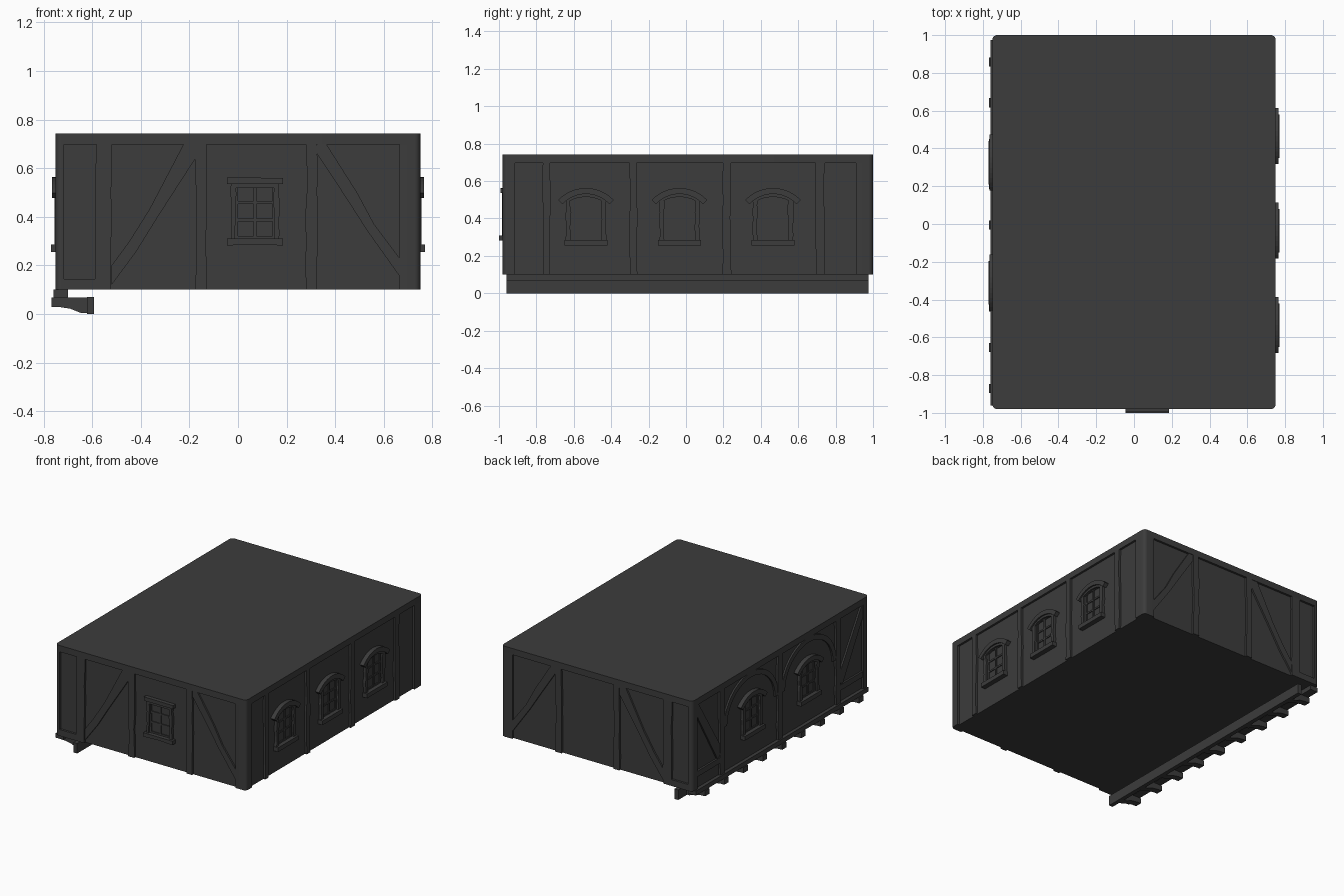
import bpy, bmesh, math, random
from mathutils import Vector

if "Cube" in bpy.data.objects:
    bpy.data.objects.remove(bpy.data.objects["Cube"])

random.seed(4)
MAT = bpy.data.materials.new("dark_grey")
MAT.diffuse_color = (0.045, 0.045, 0.045, 1)
MAT.use_nodes = True
MAT.node_tree.nodes["Principled BSDF"].inputs["Base Color"].default_value = MAT.diffuse_color
X, Y0, Y1 = 0.75, -0.98, 1.0      # outer faces of the timber frame
R = 0.015                         # recess of the plaster panels
ZB, ZR, ZT = 0.10, 0.697, 0.742   # floor, underside of top beam, top

# wall name -> function mapping (along, height, depth) to world
WALLS = {
    "front": lambda u, z, d: (u, Y0 + R - d, z),
    "back": lambda u, z, d: (u, Y1 - R + d, z),
    "right": lambda u, z, d: (X - R + d, u, z),
    "left": lambda u, z, d: (-X + R - d, u, z),
}
plan = lambda u, v, d: (u, v, d)
along_y = lambda u, v, d: (u, d, v)


def prisms(name, parts, to_world):
    """One object from several (outline, d0, d1) prisms."""
    bm = bmesh.new()
    for pts, d0, d1 in parts:
        lo = [bm.verts.new(to_world(a, b, d0)) for a, b in pts]
        hi = [bm.verts.new(to_world(a, b, d1)) for a, b in pts]
        bm.faces.new(lo)
        bm.faces.new(hi)
        for i in range(len(pts)):
            j = (i + 1) % len(pts)
            bm.faces.new((lo[i], lo[j], hi[j], hi[i]))
    bmesh.ops.recalc_face_normals(bm, faces=bm.faces[:])
    me = bpy.data.meshes.new(name)
    bm.to_mesh(me)
    bm.free()
    me.materials.append(MAT)
    ob = bpy.data.objects.new(name, me)
    bpy.context.collection.objects.link(ob)
    return ob


def rect(a0, a1, b0, b1):
    return [(a0, b0), (a1, b0), (a1, b1), (a0, b1)]


def rounded(x0, x1, y0, y1, r, n=5):
    pts = []
    for cx, cy, s in ((x1 - r, y1 - r, 0), (x0 + r, y1 - r, 90),
                      (x0 + r, y0 + r, 180), (x1 - r, y0 + r, 270)):
        for i in range(n + 1):
            t = math.radians(s + 90 * i / n)
            pts.append((cx + r * math.cos(t), cy + r * math.sin(t)))
    return pts


def arc_band(cu, cz, ru, rz, w, t0, t1, n=12):
    """Curved strip of width w along an elliptical arc."""
    ts = [math.radians(t0 + (t1 - t0) * i / n) for i in range(n + 1)]
    outer = [(cu + ru * math.cos(t), cz + rz * math.sin(t)) for t in ts]
    inner = [(cu + (ru - w) * math.cos(t), cz + (rz - w) * math.sin(t)) for t in ts]
    return outer + inner[::-1]


def post(u0, u1, z0=ZB, z1=ZR + 0.01):
    """Slightly uneven hewn post outline."""
    zs = [z0 + (z1 - z0) * i / 6 for i in range(7)]
    j = lambda: random.uniform(-0.004, 0.004)
    return [(u0 + j(), z) for z in zs] + [(u1 + j(), z) for z in zs[::-1]]


# plaster body and top slab
prisms("plaster_body", [(rect(-X + R, X - R, Y0 + R, Y1 - R), ZB, ZT - 0.01)], plan)
prisms("top_beam", [(rounded(-X, X, Y0, Y1, 0.025), ZR, ZT)], plan)

# rounded corner posts
for name, sx, sy, a, b in (("front_left", -1, -1, 0.035, 0.06), ("front_right", 1, -1, 0.085, 0.065),
                           ("back_right", 1, 1, 0.085, 0.09), ("back_left", -1, 1, 0.035, 0.06)):
    cx, cy, r, t = sx * X, (Y1 if sy > 0 else Y0), 0.025, 0.03
    pts = [(cx - sx * a, cy)]
    for i in range(6):
        q = math.radians(90 - 18 * i)
        pts.append((cx - sx * (r - r * math.cos(q)), cy - sy * (r - r * math.sin(q))))
    pts += [(cx, cy - sy * b), (cx - sx * t, cy - sy * b),
            (cx - sx * t, cy - sy * t), (cx - sx * a, cy - sy * t)]
    prisms(name + "_corner_post", [(pts, ZB, ZR + 0.01)], plan)

# front and back framing
for wall in ("front", "back"):
    f = WALLS[wall]
    for i, (u0, u1) in enumerate(((-0.585, -0.52), (-0.175, -0.13), (0.28, 0.325))):
        prisms(f"{wall}_post_{i}", [(post(u0, u1), -0.01, R)], f)
    prisms(wall + "_low_rail", [(rect(-0.72, -0.58, ZB, 0.145), -0.01, R)], f)
    prisms(wall + "_braces", [
        ([(-0.52, 0.12), (-0.42, 0.255), (-0.33, 0.40), (-0.175, 0.64), (-0.175, ZR),
          (-0.225, ZR), (-0.365, 0.43), (-0.45, 0.295), (-0.52, 0.20)], -0.01, R * 0.8),
        ([(0.325, 0.66), (0.45, 0.47), (0.53, 0.345), (0.665, 0.155), (0.665, 0.23),
          (0.56, 0.37), (0.49, 0.50), (0.365, ZR), (0.325, ZR)], -0.01, R * 0.8)], f)

# right wall posts
for i, (u0, u1) in enumerate(((-0.765, -0.725), (-0.30, -0.26), (0.195, 0.24), (0.695, 0.74))):
    prisms(f"right_post_{i}", [(post(u0, u1), -0.01, R)], WALLS["right"])

# left wall posts, end braces, rails and arched braces
L = WALLS["left"]
for i, u in enumerate((0.66, 0.01, -0.64)):
    prisms(f"left_post_{i}", [(post(u - 0.025, u + 0.025), -0.01, R)], L)
for name, ui, uo in (("back", 0.68, 0.945), ("front", -0.66, -0.925)):
    s = 1 if uo > 0 else -1
    prisms(f"left_{name}_brace", [
        ([(ui, 0.25), (ui + s * 0.03, 0.22), (uo, 0.62), (uo, ZR), (uo - s * 0.02, ZR), (ui, 0.31)], -0.01, R * 0.8),
        (rect(ui, uo, 0.185, 0.225), -0.01, R * 0.9)], L)
for i, u in enumerate((0.335, -0.315)):
    prisms(f"left_arch_brace_{i}", [(arc_band(u, 0.42, 0.305, 0.277, 0.035, 0, 180, 20), -0.01, R * 0.8)], L)


def glazing(u, hw, z0, z1):
    """Inner sash frame and glazing bars, two by three panes."""
    b, d = 0.006, 0.007
    parts = [(rect(u - b, u + b, z0, z1), -0.01, d)]
    for s in (-1, 1):
        parts.append((rect(u + s * hw - 0.012, u + s * hw + 0.012, z0, z1), -0.01, d))
    for k in range(4):
        z = z0 + 0.01 + (z1 - z0 - 0.02) * k / 3
        parts.append((rect(u - hw, u + hw, z - b, z + b), -0.01, d * 0.9))
    return parts


# square front window
prisms("front_window", glazing(0.07, 0.083, 0.305, 0.54) + [
    (post(-0.03, -0.01, 0.30, 0.54), -0.01, 0.02),
    (post(0.148, 0.17, 0.30, 0.54), -0.01, 0.02),
    (rect(-0.02, 0.16, 0.518, 0.54), -0.01, 0.02),
    ([(-0.045, 0.535), (0.185, 0.535), (0.185, 0.56), (-0.045, 0.562)], -0.01, 0.028),
    ([(-0.045, 0.282), (0.07, 0.287), (0.185, 0.282), (0.185, 0.31), (-0.045, 0.31)], -0.01, 0.035)],
    WALLS["front"])


# arched windows
def arched_window(name, wall, u):
    parts = glazing(u, 0.08, 0.28, 0.525)
    for s in (-1, 1):
        parts.append((post(u + s * 0.082, u + s * 0.108, 0.28, 0.51), -0.01, 0.02))
    parts.append((arc_band(u, 0.33, 0.207, 0.207, 0.022, 58, 122), -0.01, 0.02))
    parts.append((arc_band(u, 0.36, 0.203, 0.203, 0.032, 43, 137), -0.01, 0.03))
    parts.append((rect(u - 0.115, u + 0.115, 0.256, 0.286), -0.01, 0.035))
    prisms(name, parts, WALLS[wall])


for i, u in enumerate((-0.535, -0.035, 0.465)):
    arched_window(f"right_window_{i}", "right", u)
for i, u in enumerate((0.325, -0.31)):
    arched_window(f"left_window_{i}", "left", u)

# overhang support under the left wall: sill beam, inner beam, bracket joists
prisms("sill_beam", [(rect(-0.76, -0.70, 0.068, 0.1), -0.96, 0.975)], along_y)
prisms("inner_beam", [(rect(-0.622, -0.592, 0.0, 0.071), -0.96, 0.975)], along_y)
bracket = [(-0.768, 0.03), (-0.735, 0.029), (-0.69, 0.022), (-0.645, 0.004),
           (-0.615, 0.004), (-0.615, 0.068), (-0.768, 0.068)]
for i in range(9):
    y = -0.87 + 0.216 * i
    prisms(f"bracket_joist_{i}", [(bracket, y - 0.024, y + 0.024)], along_y)

# smooth only the rounded corners
bpy.ops.object.select_all(action='DESELECT')
for ob in bpy.context.scene.objects:
    if "corner_post" in ob.name or ob.name == "top_beam":
        ob.select_set(True)
        bpy.context.view_layer.objects.active = ob
bpy.ops.object.shade_smooth_by_angle(angle=math.radians(30))
